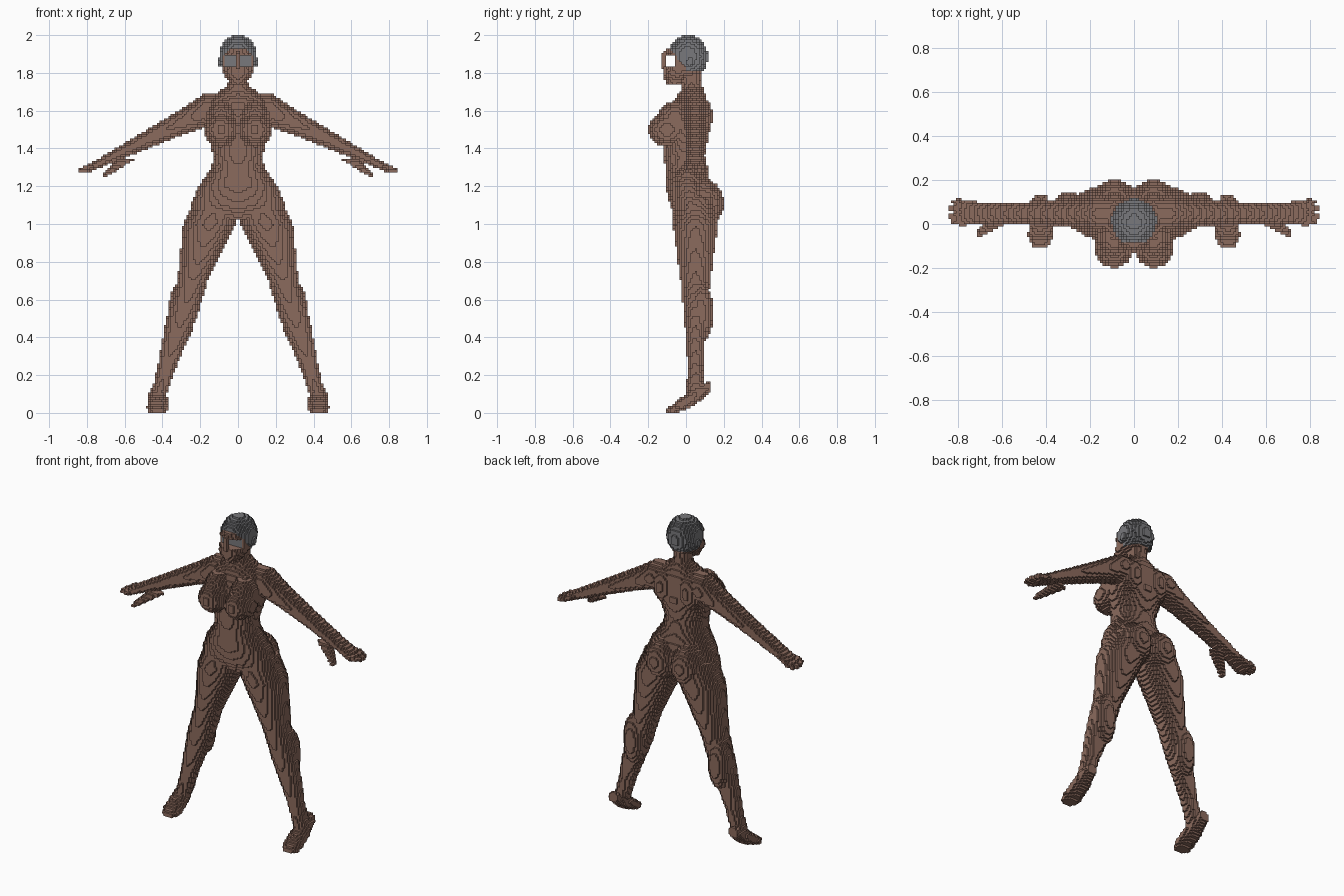
import bpy
import bmesh
import math
from mathutils import Vector

cube = bpy.data.objects.get("Cube")
if cube:
    bpy.data.objects.remove(cube)

LAYERS = 168             # blocks from sole to crown
BLOCK = 2 / LAYERS       # edge of one block
PAIRED = ("arm", "hand", "leg", "foot")
cells = {}               # block index -> part name


def material(name, red, green, blue):
    made = bpy.data.materials.new(name)
    made.use_nodes = True
    made.diffuse_color = (red, green, blue, 1)
    shader = made.node_tree.nodes["Principled BSDF"]
    shader.inputs["Base Color"].default_value = made.diffuse_color
    return made


skin = material("brown skin", .26, .145, .11)
grey = material("grey hair", .19, .19, .2)


def centre(cell):
    return Vector([(index + .5) * BLOCK for index in cell])


def fill(part, low, high, inside):
    """Fill every block whose centre is inside, mirrored to both sides."""
    first = [math.floor(value / BLOCK) for value in low]
    last = [math.ceil(value / BLOCK) for value in high]
    for i in range(max(first[0], 0), last[0]):
        for j in range(first[1], last[1]):
            for k in range(max(first[2], 0), min(last[2], LAYERS)):
                if inside(centre((i, j, k))):
                    for side, mirrored in (("left_", i), ("right_", -i - 1)):
                        name = side + part if part in PAIRED else part
                        cells.setdefault((mirrored, j, k), name)


def ball(part, middle, radii):
    middle, radii = Vector(middle), Vector(radii)

    def inside(point):
        offset = point - middle
        return Vector([d / r for d, r in zip(offset, radii)]).length < 1

    fill(part, middle - radii, middle + radii, inside)


def loft(part, axis, line, stations):
    """Elliptic slices (position, radius, radius) about a centre line."""
    across = [n for n in range(3) if n != axis]

    def inside(point):
        here = point[axis]
        for (start, *radii), (end, *next_radii) in zip(stations, stations[1:]):
            if start <= here <= end:
                blend = (here - start) / (end - start)
                total = 0
                for n, mid, r, s in zip(across, line(here), radii, next_radii):
                    total += ((point[n] - mid) / (r + (s - r) * blend)) ** 2
                return total < 1
        return False

    low, high = Vector(), Vector()
    low[axis], high[axis] = stations[0][0], stations[-1][0]
    for side, n in enumerate(across):
        reach = max(station[side + 1] for station in stations)
        middles = [line(station[0])[side] for station in stations]
        low[n], high[n] = min(middles) - reach, max(middles) + reach
    fill(part, low, high, inside)


# Head: skull, face, nose, lips, nose bridge, ears
ball("head", (0, .01, 1.886), (.1, .107, .115))
loft("head", 2, lambda z: (0, .25 * (z - 1.98)),
     [(1.74, .04, .04), (1.8, .08, .08), (1.93, .09, .09)])
ball("head", (0, -.11, 1.84), (.02, .02, .03))
ball("head", (0, -.1, 1.78), (.03, .02, .02))
ball("head", (0, -.11, 1.87), (.02, .02, .05))
ball("head", (.09, .02, 1.86), (.02, .02, .03))

# Open eye sockets behind a thin nose bridge
sockets = set()
for cell in list(cells):
    x, y, z = centre(cell)
    behind_bridge = y > -.105 or .015 < abs(x) < .08
    if 1.835 < z < 1.89 and y < -.055 and behind_bridge:
        sockets.add(cell)
        del cells[cell]

# Hair: the head blocks above a slanting hairline
for cell in cells:
    x, y, z = centre(cell)
    if z > 1.815 and y > .77 * (1.82 - z):
        cells[cell] = "hair"

# Neck
loft("neck", 2, lambda z: (0, .03),
     [(1.69, .07, .06), (1.76, .05, .05), (1.82, .05, .05)])

# Torso: hips, waist, ribs and shoulders, arched about the waist
loft("torso", 2, lambda z: (0, .13 * abs(z - 1.37) - .01),
     [(1.02, .1, .08), (1.1, .25, .11), (1.2, .21, .12), (1.3, .14, .11),
      (1.36, .13, .11), (1.5, .17, .12), (1.65, .17, .09), (1.73, .06, .05)])

# Chest, seat and shoulder blades
ball("torso", (.09, -.1, 1.5), (.09, .1, .09))
ball("torso", (.09, -.06, 1.55), (.08, .09, .1))
ball("torso", (.09, .09, 1.11), (.11, .11, .13))
ball("torso", (.09, .06, 1.57), (.08, .08, .12))

# Legs spread outward, with calves and raised heels
loft("leg", 2, lambda z: (.45 - .3 * z, .05),
     [(.08, .04, .05), (.25, .05, .04), (.5, .08, .06), (.7, .08, .08),
      (1, .14, .12), (1.14, .12, .11)])
ball("leg", (.3, .08, .53), (.07, .065, .16))
loft("foot", 1, lambda y: (.425, max(.015, .06 + .6 * y)),
     [(-.11, .03, .01), (-.06, .06, .03), (.04, .05, .05), (.13, .03, .03)])


# Arms slope down from level shoulders
def arm_line(x):
    return .05, min(1.6, 1.69 - .5 * x)


loft("arm", 0, arm_line,
     [(.1, .07, .09), (.17, .08, .09), (.3, .06, .07), (.5, .05, .05),
      (.7, .05, .03)])
loft("hand", 0, arm_line, [(.7, .05, .03), (.8, .06, .02)])

# Fingers fan across the hand, thumb points down and forward
for finger in range(4):
    y = .01 + .03 * finger
    tip = .85 if finger in (1, 2) else .83
    loft("hand", 0, lambda x: (y, 1.48 - .23 * x),
         [(.78, .02, .02), (tip, .01, .01)])
loft("hand", 2, lambda z: (2.2 - 1.2 * z + .01, .8 * (z - 1.305)),
     [(1.25, .015, .015), (1.34, .05, .03)])

# Skin every part with the block faces that touch open space
meshes = {}
for cell, part in cells.items():
    bm, corners = meshes.setdefault(part, (bmesh.new(), {}))
    for axis in range(3):
        for step in (0, 1):
            near = list(cell)
            near[axis] += 2 * step - 1
            near = tuple(near)
            if near in cells:
                continue
            quad = []
            for a, b in ((0, 0), (1, 0), (1, 1), (0, 1)):
                spot = list(cell)
                spot[axis] += step
                spot[axis - 2] += a
                spot[axis - 1] += b
                spot = tuple(spot)
                if spot not in corners:
                    corners[spot] = bm.verts.new(Vector(spot) * BLOCK)
                quad.append(corners[spot])
            face = bm.faces.new(quad if step else quad[::-1])
            socket_wall = near in sockets and axis == 1 and not step
            face.material_index = int(part == "hair" or socket_wall)

for part, (bm, corners) in meshes.items():
    mesh = bpy.data.meshes.new(part)
    bm.to_mesh(mesh)
    bm.free()
    mesh.materials.append(skin)
    mesh.materials.append(grey)
    bpy.context.collection.objects.link(bpy.data.objects.new(part, mesh))
